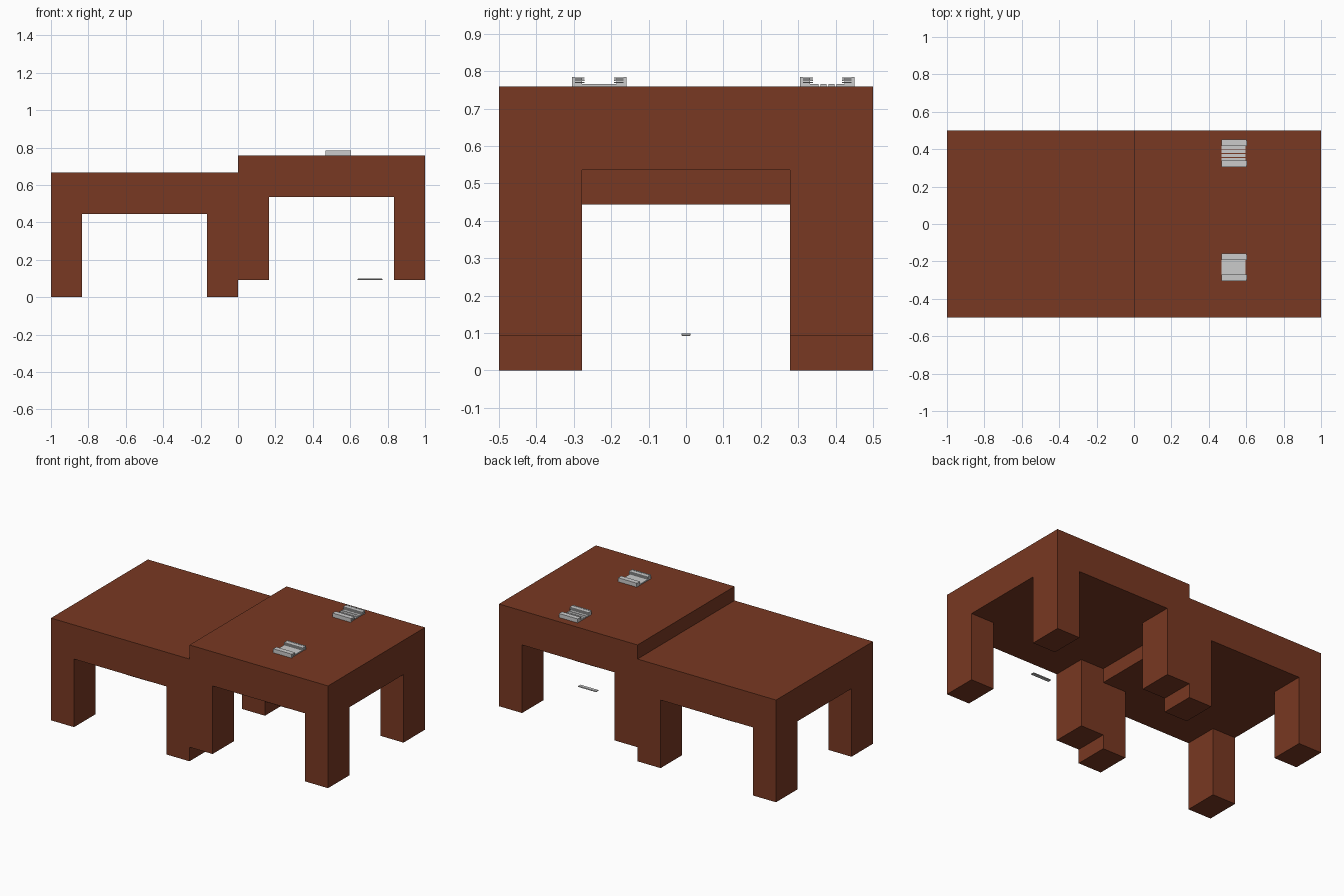
import bpy, bmesh

if "Cube" in bpy.data.objects:
    bpy.data.objects.remove(bpy.data.objects["Cube"])

wood = bpy.data.materials.new("brown_wood")
wood.diffuse_color = (0.19, 0.04, 0.016, 1)
wood.use_nodes = True
wood.node_tree.nodes["Principled BSDF"].inputs["Base Color"].default_value = wood.diffuse_color


def finish(bm, name, mat=None):
    bmesh.ops.recalc_face_normals(bm, faces=bm.faces)
    mesh = bpy.data.meshes.new(name)
    bm.to_mesh(mesh)
    bm.free()
    obj = bpy.data.objects.new(name, mesh)
    bpy.context.collection.objects.link(obj)
    if mat:
        mesh.materials.append(mat)
    return obj


def add_box(bm, x0, x1, y0, y1, z0, z1):
    verts = bmesh.ops.create_cube(bm, size=1)["verts"]
    for v in verts:
        v.co = ((x0 + x1) / 2 + v.co.x * (x1 - x0),
                (y0 + y1) / 2 + v.co.y * (y1 - y0),
                (z0 + z1) / 2 + v.co.z * (z1 - z0))
    return verts


def table(name, x, z):
    """Thick top with four legs extruded from its corners."""
    leg_x, leg_y, leg_h, height = 0.167, 0.222, 0.444, 0.667
    bm = bmesh.new()
    add_box(bm, x, x + 1, -0.5, 0.5, z + leg_h, z + height)
    cuts = [((x + leg_x, 0, 0), (1, 0, 0)), ((x + 1 - leg_x, 0, 0), (1, 0, 0)),
            ((0, leg_y - 0.5, 0), (0, 1, 0)), ((0, 0.5 - leg_y, 0), (0, 1, 0))]
    for co, normal in cuts:
        bmesh.ops.bisect_plane(bm, geom=bm.verts[:] + bm.edges[:] + bm.faces[:],
                               plane_co=co, plane_no=normal)
    bm.normal_update()
    for f in list(bm.faces):
        c = f.calc_center_median()
        if f.normal.z < -0.9 and abs(c.x - x - 0.5) > 0.34 and abs(c.y) > 0.28:
            new = bmesh.ops.extrude_discrete_faces(bm, faces=[f])["faces"][0]
            bmesh.ops.translate(bm, verts=new.verts, vec=(0, 0, -leg_h))
    bmesh.ops.dissolve_limit(bm, angle_limit=0.01, verts=bm.verts, edges=bm.edges)
    return finish(bm, name, wood)


def bracket(name, y, slats):
    """Channel-shaped clip: base strips between two walls with stacked fins."""
    x0, x1, z = 0.467, 0.597, 0.759
    bm = bmesh.new()
    width = 0.086 / slats
    gap = 0.005 if slats > 1 else 0
    for i in range(slats):
        start = y - 0.043 + i * width
        add_box(bm, x0, x1, start + gap / 2, start + width - gap / 2, z, z + 0.007)
    for s in (-1, 1):
        def strip(a, b, z0, z1, right=x1):
            add_box(bm, x0, right, *sorted((y + s * a, y + s * b)), z0, z1)
        strip(0.040, 0.066, z, z + 0.007)
        strip(0.065, 0.073, z, z + 0.026, x1 + 0.004)
        strip(0.046, 0.066, z + 0.006, z + 0.022)
        for k in range(3):
            strip(0.039, 0.066, z + 0.009 + k * 0.006, z + 0.0125 + k * 0.006, x1 + 0.006)
    return finish(bm, name)


# Two stepped tables
table("low_table", -1, 0)
table("high_table", 0, 0.092)

# Metal clips on the higher top
bracket("front_clip", -0.232, 1)
bracket("back_clip", 0.378, 4)

# Small loose bar below the higher table
bm = bmesh.new()
add_box(bm, 0.64, 0.772, -0.012, 0.012, 0.092, 0.099)
bar = finish(bm, "small_bar")
bevel = bar.modifiers.new("edge_bevel", "BEVEL")
bevel.width = 0.0015
bevel.segments = 1
